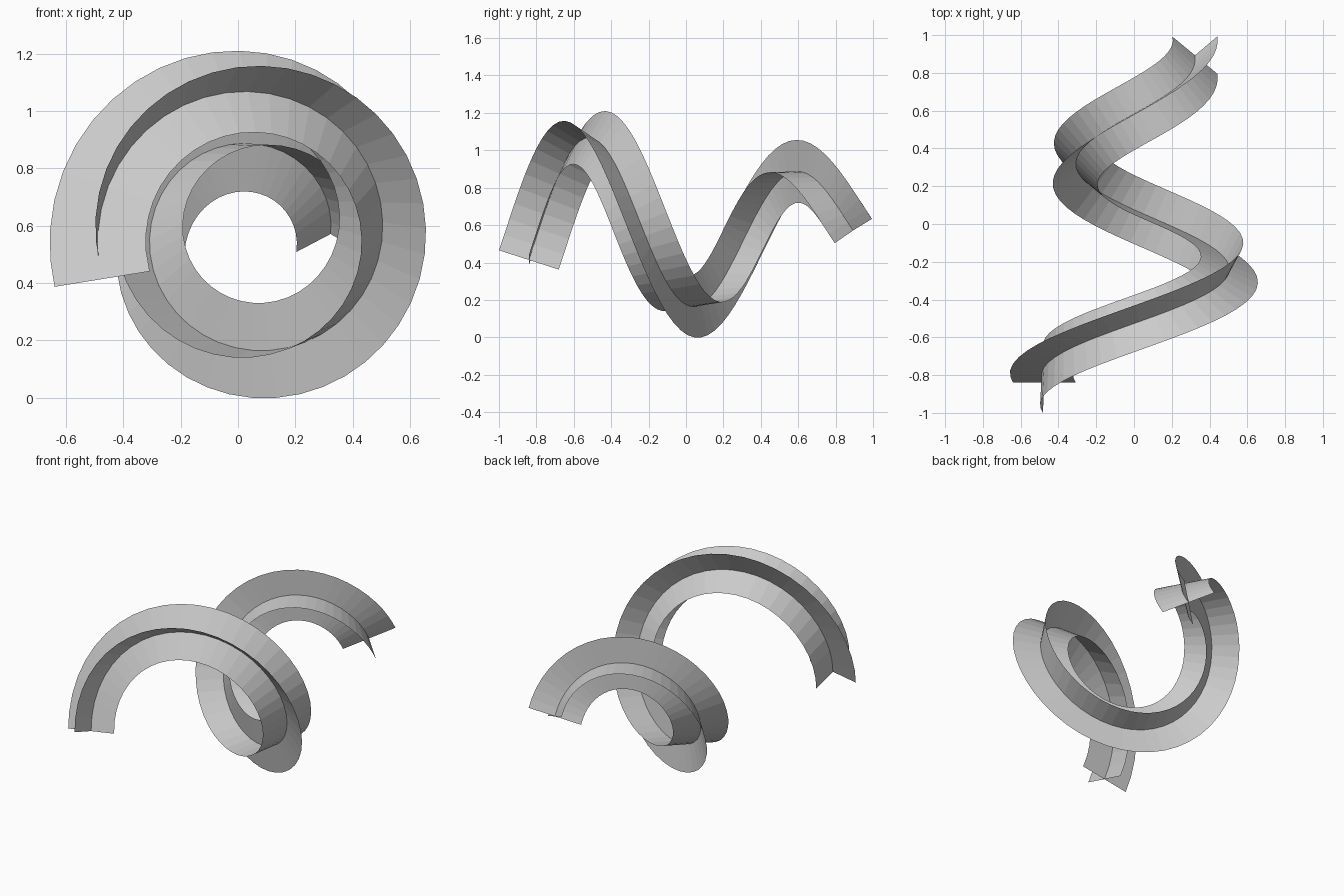
import bpy, bmesh
from math import sin, cos, radians
from mathutils import Vector

if "Cube" in bpy.data.objects:
    bpy.data.objects.remove(bpy.data.objects["Cube"])

SEGMENTS = 64
HALF_WIDTH = 0.168
AXIS_X, AXIS_Z = 0.053, 0.571
START, END = radians(-16.6), radians(540)


# Tapering helix around the y axis: left, over the top, right, under
def helix_point(i):
    t = i / SEGMENTS
    a = START + (END - START) * t
    r = 0.55 + (0.270 - 0.55) * t
    return Vector((AXIS_X - r * cos(a), -0.84 + 1.733 * t, AXIS_Z + r * sin(a)))


path = [helix_point(i) for i in range(SEGMENTS + 1)]

# Minimum-twist frames carried along the path
tangents = []
for i in range(SEGMENTS + 1):
    a, b = path[max(i - 1, 0)], path[min(i + 1, SEGMENTS)]
    tangents.append((b - a).normalized())
normal = tangents[0].cross(Vector((0, 1, 0))).normalized()
frames = []
for i, t in enumerate(tangents):
    if i:
        normal = tangents[i - 1].rotation_difference(t) @ normal
    frames.append((normal.copy(), t.cross(normal)))


# Flat ribbon swept along the helix, using one of the frame's two directions
def blade(name, side):
    bm = bmesh.new()
    rows = []
    for p, frame in zip(path, frames):
        offset = frame[side] * HALF_WIDTH
        rows.append([bm.verts.new(p - offset), bm.verts.new(p + offset)])
    for r0, r1 in zip(rows, rows[1:]):
        bm.faces.new((r0[0], r0[1], r1[1], r1[0]))
    mesh = bpy.data.meshes.new(name)
    bm.to_mesh(mesh)
    bm.free()
    obj = bpy.data.objects.new(name, mesh)
    bpy.context.collection.objects.link(obj)
    return obj


# Two crossing ribbons form the plus-shaped section
blade("radial_ribbon", 0)
blade("axial_ribbon", 1)
